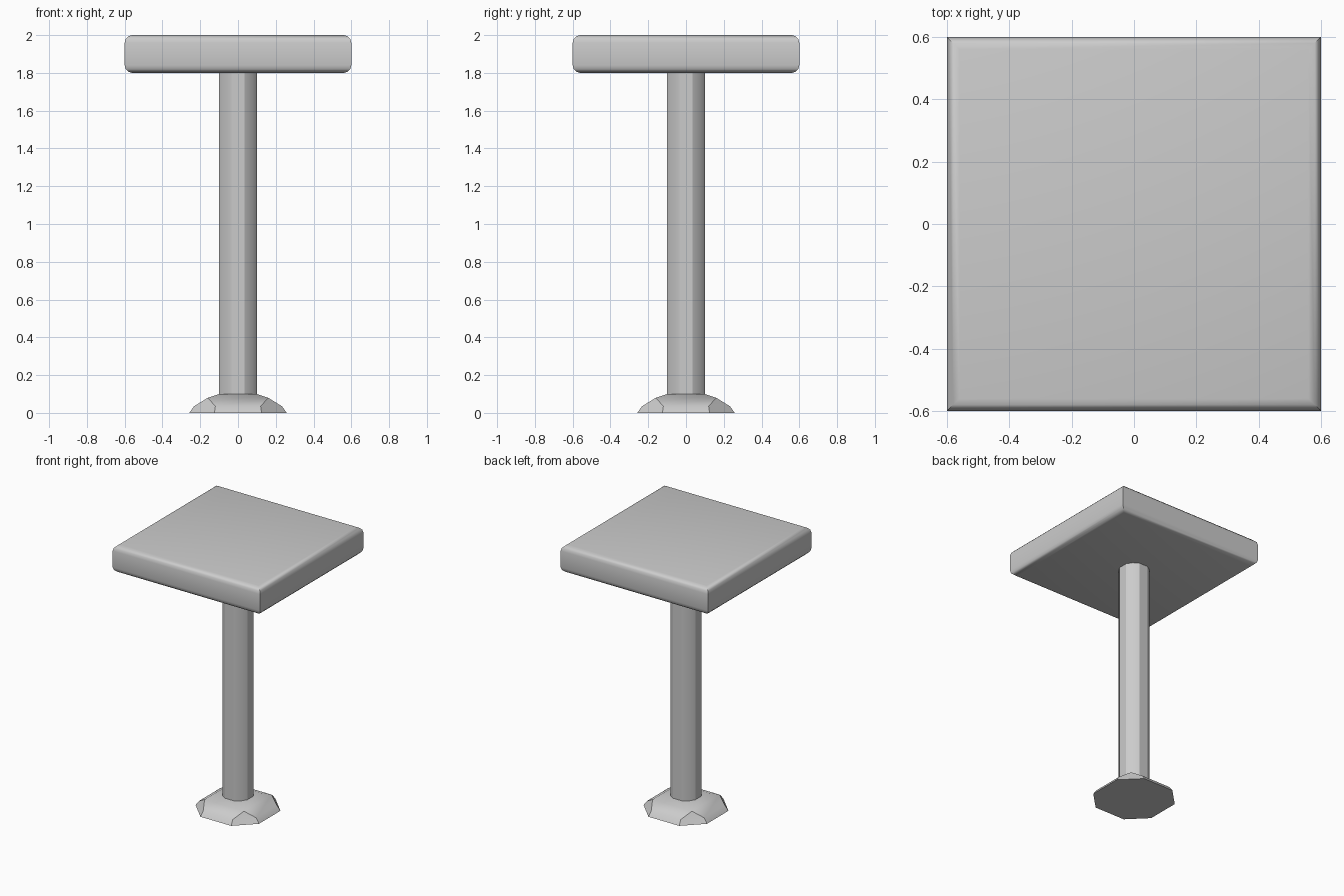
import bpy, bmesh, math

if "Cube" in bpy.data.objects:
    bpy.data.objects.remove(bpy.data.objects["Cube"])


def square(h):
    return [(-h, -h), (h, -h), (h, h), (-h, h)]


def cut_square(points):
    """Repeat one corner's outline points around four quarter turns."""
    ring = []
    for _ in range(4):
        ring += points
        points = [(-y, x) for x, y in points]
    return ring


def stack(name, rings):
    """Bridge a stack of (outline, z) rings and cap both ends."""
    bm = bmesh.new()
    loops = [[bm.verts.new((x, y, z)) for x, y in pts] for pts, z in rings]
    for a, b in zip(loops, loops[1:]):
        n = len(a)
        for i in range(n):
            j = (i + 1) % n
            bm.faces.new((a[i], a[j], b[j], b[i]))
    bm.faces.new(loops[0][::-1])
    bm.faces.new(loops[-1])
    bmesh.ops.remove_doubles(bm, verts=bm.verts, dist=1e-5)
    bmesh.ops.recalc_face_normals(bm, faces=bm.faces)
    me = bpy.data.meshes.new(name)
    bm.to_mesh(me)
    bm.free()
    ob = bpy.data.objects.new(name, me)
    bpy.context.collection.objects.link(ob)
    bpy.ops.object.select_all(action='DESELECT')
    ob.select_set(True)
    bpy.context.view_layer.objects.active = ob
    bpy.ops.object.shade_smooth_by_angle(angle=math.radians(32))
    return ob


# Square top with rounded rims and mitred corners
r, seg = 0.04, 3
arc = [(i * math.pi / 2 / seg) for i in range(seg + 1)]
lower = [(square(0.6 - r + r * math.sin(a)), 1.8 + r - r * math.cos(a)) for a in arc]
upper = [(square(0.6 - r + r * math.cos(a)), 2.0 - r + r * math.sin(a)) for a in arc]
stack("table_top", lower + upper)

# Post with rounded corners
post = cut_square([(0.1, 0.035), (0.075, 0.075), (0.035, 0.1)])
stack("post", [(post, 0.08), (post, 1.81)])

# Domed foot: square dome whose corners are cut by flat facets
stack("foot", [
    (cut_square([(0.258, 0.125), (0.125, 0.258)]), 0.0),
    (cut_square([(0.233, 0.12), (0.12, 0.233)]), 0.035),
    (cut_square([(0.16, 0.16), (0.16, 0.16)]), 0.08),
    (cut_square([(0.1, 0.1), (0.1, 0.1)]), 0.1),
])
